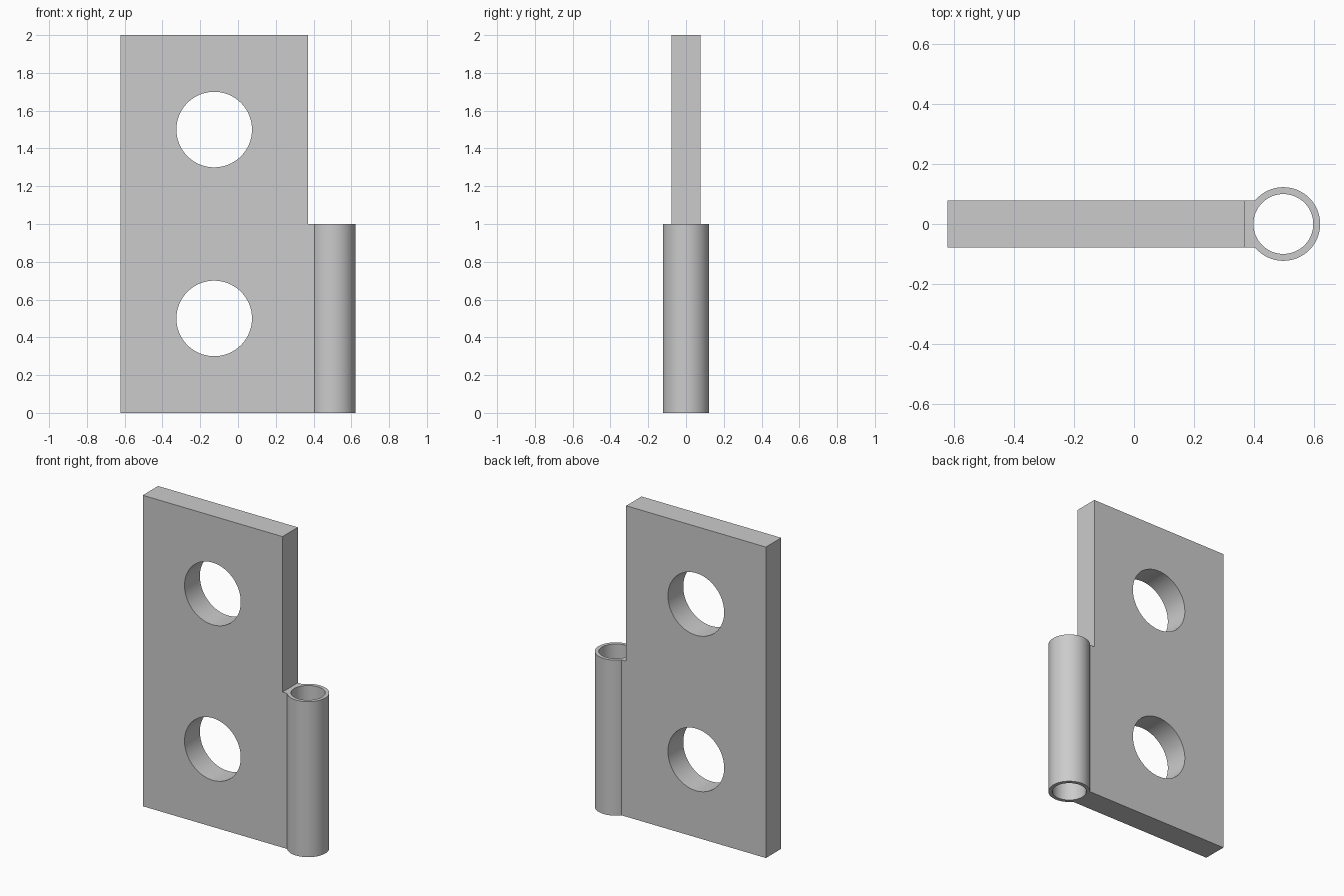
import bpy
import bmesh
import math

cube = bpy.data.objects.get("Cube")
if cube:
    bpy.data.objects.remove(cube, do_unlink=True)

LEFT, STEP, HALF_THICK = -0.623, 0.371, 0.078
PIN_X, BARREL_R, BORE_R = 0.499, 0.123, 0.1
HOLE_X, HOLE_R = -0.126, 0.2

# Grey metal
metal = bpy.data.materials.new("grey metal")
metal.use_nodes = True
grey = (0.6, 0.6, 0.6, 1)
metal.diffuse_color = grey
metal.node_tree.nodes["Principled BSDF"].inputs["Base Color"].default_value = grey


def extruded_plate(name, outline):
    """Extrude an x-z outline through the plate thickness."""
    bm = bmesh.new()
    face = bm.faces.new([bm.verts.new((x, -HALF_THICK, z)) for x, z in outline])
    moved = bmesh.ops.extrude_face_region(bm, geom=[face])["geom"]
    verts = [v for v in moved if isinstance(v, bmesh.types.BMVert)]
    bmesh.ops.translate(bm, verts=verts, vec=(0, 2 * HALF_THICK, 0))
    bmesh.ops.recalc_face_normals(bm, faces=bm.faces)
    mesh = bpy.data.meshes.new(name)
    bm.to_mesh(mesh)
    bm.free()
    obj = bpy.data.objects.new(name, mesh)
    bpy.context.collection.objects.link(obj)
    return obj


def cylinder(name, radius, depth, location, tilt=0):
    bpy.ops.mesh.primitive_cylinder_add(vertices=96, radius=radius, depth=depth,
                                        location=location, rotation=(tilt, 0, 0))
    obj = bpy.context.object
    obj.name = name
    return obj


def combine(target, tool, operation):
    """Apply a boolean and discard the tool."""
    tool.hide_render = True
    bpy.context.view_layer.objects.active = target
    mod = target.modifiers.new(tool.name, "BOOLEAN")
    mod.operation = operation
    mod.solver = "EXACT"
    mod.object = tool
    bpy.ops.object.modifier_apply(modifier=mod.name)
    bpy.data.objects.remove(tool, do_unlink=True)


# Leaf plate, with the lower half reaching into the barrel
hinge = extruded_plate("hinge_leaf", [(LEFT, 0), (PIN_X, 0), (PIN_X, 1),
                                      (STEP, 1), (STEP, 2), (LEFT, 2)])

# Pin barrel and its through bore
combine(hinge, cylinder("barrel", BARREL_R, 1, (PIN_X, 0, 0.5)), "UNION")
combine(hinge, cylinder("bore", BORE_R, 1.4, (PIN_X, 0, 0.5)), "DIFFERENCE")

# Screw holes
for z in (0.5, 1.5):
    hole = cylinder("screw_hole", HOLE_R, 1, (HOLE_X, 0, z), math.pi / 2)
    combine(hinge, hole, "DIFFERENCE")

# Finish
hinge.data.materials.clear()
hinge.data.materials.append(metal)
for poly in hinge.data.polygons:
    poly.material_index = 0
bpy.ops.object.select_all(action="DESELECT")
hinge.select_set(True)
bpy.context.view_layer.objects.active = hinge
bpy.ops.object.shade_smooth_by_angle(angle=math.radians(25))
